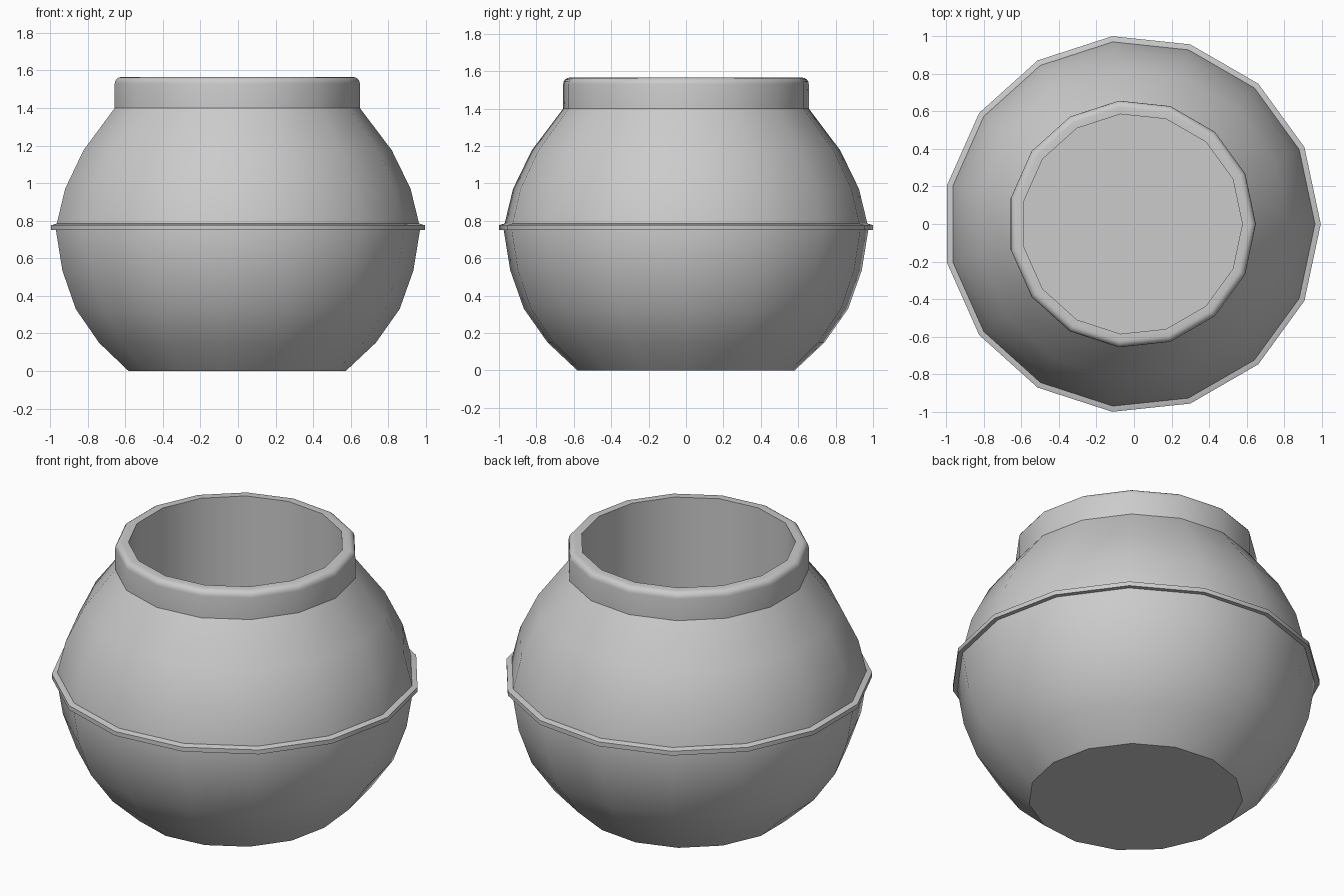
import bpy, bmesh, math

if "Cube" in bpy.data.objects:
    bpy.data.objects.remove(bpy.data.objects["Cube"])

SIDES = 15
X_OFF = -0.011  # centres the odd-sided lathe on its bounding box


def lathe(name, profile, closed=False):
    """Revolve (radius, z) points; an open profile gets its two ends capped."""
    bm = bmesh.new()
    rings = []
    for r, z in profile:
        rings.append([bm.verts.new((r * math.cos(2 * math.pi * i / SIDES) + X_OFF,
                                    r * math.sin(2 * math.pi * i / SIDES), z))
                      for i in range(SIDES)])
    pairs = list(zip(rings, rings[1:]))
    if closed:
        pairs.append((rings[-1], rings[0]))
    for a, b in pairs:
        for i in range(SIDES):
            j = (i + 1) % SIDES
            bm.faces.new((a[i], a[j], b[j], b[i]))
    if not closed:
        bm.faces.new(rings[0])
        bm.faces.new(rings[-1])
    bmesh.ops.recalc_face_normals(bm, faces=bm.faces)
    mesh = bpy.data.meshes.new(name)
    bm.to_mesh(mesh)
    bm.free()
    obj = bpy.data.objects.new(name, mesh)
    bpy.context.collection.objects.link(obj)
    bpy.ops.object.select_all(action='DESELECT')
    obj.select_set(True)
    bpy.context.view_layer.objects.active = obj
    bpy.ops.object.shade_smooth_by_angle(angle=math.radians(30))
    return obj


# Rounded outer edge of the rim
BEVEL = 0.035
rim = [(0.66 - BEVEL + BEVEL * math.cos(a), 1.565 - BEVEL + BEVEL * math.sin(a))
       for a in (math.radians(22.5 * k) for k in range(5))]

# Pot: round belly, straight neck, rounded rim, straight inner wall and floor
belly = [(0.585, 0), (0.745, 0.15), (0.872, 0.33), (0.945, 0.535), (0.98, 0.75),
         (0.975, 0.785), (0.93, 0.97), (0.83, 1.175), (0.66, 1.40)]
lathe("pot", belly + rim + [(0.588, 1.565), (0.588, 0.03)])

# Thin raised band around the middle
lathe("middle_band", [(0.95, 0.75), (1.0055, 0.75), (1.0055, 0.776),
                      (0.975, 0.785), (0.95, 0.785)], closed=True)
